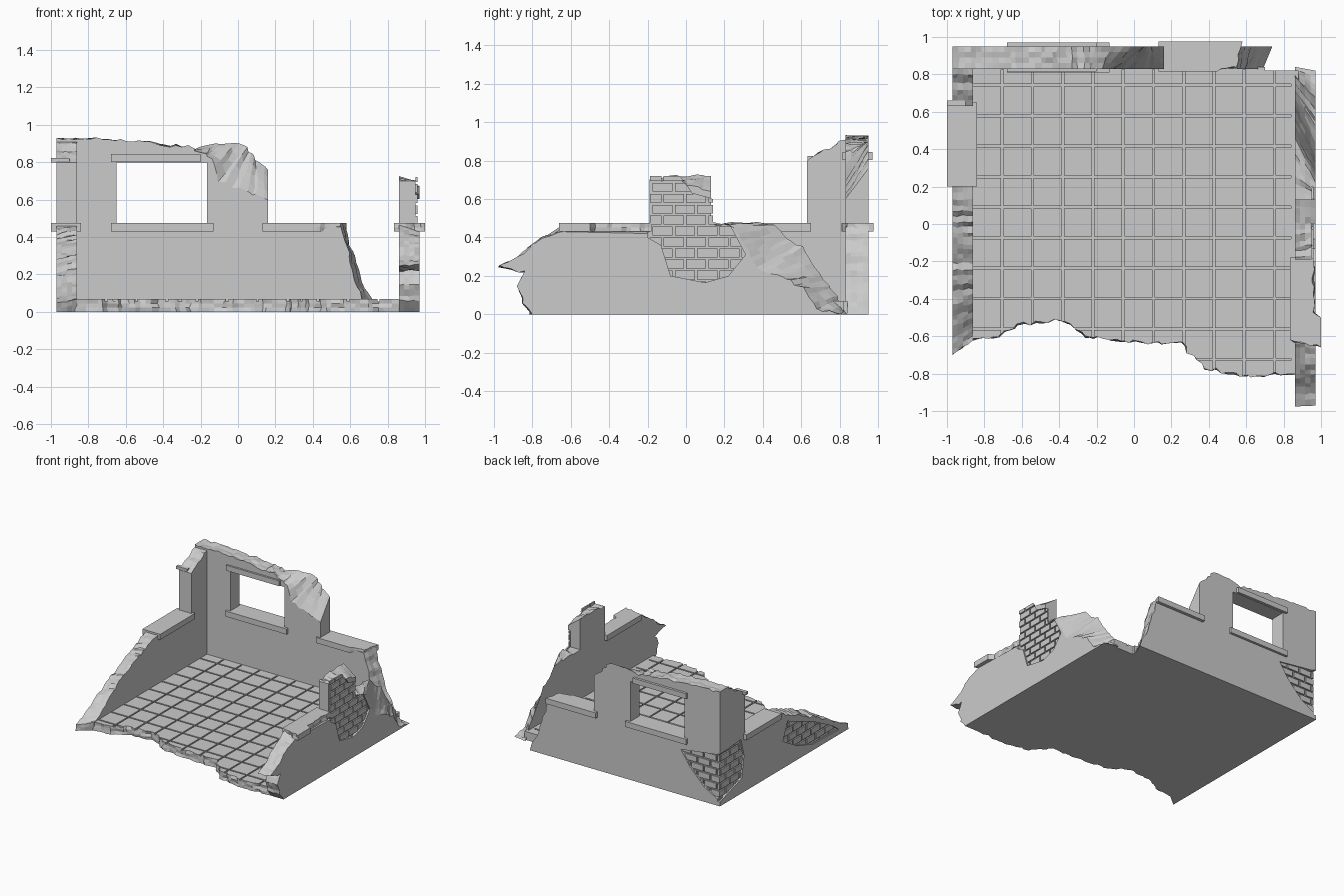
import bpy, bmesh, math, random
from mathutils import Vector

random.seed(4)
old = bpy.data.objects.get("Cube")
if old:
    bpy.data.objects.remove(old)

mat = bpy.data.materials.new("plain grey plaster")
mat.use_nodes = True
grey = (0.6, 0.6, 0.6, 1)
mat.diffuse_color = grey
mat.node_tree.nodes["Principled BSDF"].inputs["Base Color"].default_value = grey


def place(axis, u, v, t):
    return {"x": (t, u, v), "y": (u, t, v), "z": (u, v, t)}[axis]


def finish(name, bm):
    bmesh.ops.recalc_face_normals(bm, faces=bm.faces)
    if bm.calc_volume(signed=True) < 0:
        bmesh.ops.reverse_faces(bm, faces=bm.faces)
    mesh = bpy.data.meshes.new(name)
    bm.to_mesh(mesh)
    bm.free()
    mesh.materials.append(mat)
    ob = bpy.data.objects.new(name, mesh)
    bpy.context.scene.collection.objects.link(ob)
    return ob


def add_box(bm, x, y, z):
    vs = [bm.verts.new((a, b, c)) for a in x for b in y for c in z]
    for f in ((0, 1, 3, 2), (4, 6, 7, 5), (0, 4, 5, 1), (2, 3, 7, 6), (0, 2, 6, 4), (1, 5, 7, 3)):
        bm.faces.new([vs[i] for i in f])


def box(name, x, y, z):
    bm = bmesh.new()
    add_box(bm, x, y, z)
    return finish(name, bm)


def prism(name, axis, t0, t1, pts, rough=(), rows=4):
    """Extrude a profile from t0 to t1; edges listed in rough become broken stone.
    A point (u, v, u2, v2) has another position at t1."""
    ring = []
    n = len(pts)
    for i, p in enumerate(pts):
        a = Vector(p if len(p) == 4 else p * 2)
        q = pts[(i + 1) % n]
        b = Vector(q if len(q) == 4 else q * 2)
        ring.append((a, i in rough and (i - 1) % n in rough))
        if i in rough:
            k = max(1, round((b - a).length / 0.045))
            ring += [(a.lerp(b, j / k), True) for j in range(1, k)]
    if not rough:
        rows = 1
    bm = bmesh.new()
    shared = [(random.uniform(-0.008, 0.008), random.uniform(-0.008, 0.008)) for _ in ring]
    layers = []
    for r in range(rows + 1):
        s = r / rows
        layer = []
        for (p, loose), off in zip(ring, shared):
            u, v = p[0] + (p[2] - p[0]) * s, p[1] + (p[3] - p[1]) * s
            if loose:
                u += off[0] + random.uniform(-0.006, 0.006)
                v += off[1] + random.uniform(-0.006, 0.006)
                if axis != "z":
                    v = max(v, 0.004)
            layer.append(bm.verts.new(place(axis, u, v, t0 + (t1 - t0) * s)))
        layers.append(layer)
    for lo, hi in zip(layers, layers[1:]):
        for i in range(len(ring)):
            j = (i + 1) % len(ring)
            bm.faces.new((lo[i], lo[j], hi[j], hi[i]))
    caps = [bm.faces.new(layers[0]), bm.faces.new(layers[-1])]
    bm.normal_update()
    bmesh.ops.triangulate(bm, faces=caps, ngon_method="EAR_CLIP")
    return finish(name, bm)


def boolean(ob, cutter, op="DIFFERENCE"):
    mod = ob.modifiers.new("cut", "BOOLEAN")
    mod.operation, mod.object, mod.solver = op, cutter, "EXACT"
    bpy.context.view_layer.update()
    dg = bpy.context.evaluated_depsgraph_get()
    mesh = bpy.data.meshes.new_from_object(ob.evaluated_get(dg))
    ob.modifiers.clear()
    ob.data = mesh


def drop(ob):
    bpy.data.objects.remove(ob)


def brick_patch(name, walls, axis, face, out, poly, limits):
    """Sink a pocket where plaster has fallen off and fill it with bricks."""
    pocket = prism("pocket", axis, face - out * 0.022, face + out * 0.02, poly)
    for w in walls:
        boolean(w, pocket)
    us, vs = [p[0] for p in poly], [p[1] for p in poly]
    row, length, gap = 0.057, 0.116, 0.011
    t = sorted((face - out * 0.03, face - out * 0.011))
    bm = bmesh.new()
    for r in range(int(min(vs) / row), int(max(vs) / row) + 1):
        u = math.floor(min(us) / length) * length - (r % 2) * length / 2
        while u < max(us):
            bu = (max(u, limits[0]), min(u + length - gap, limits[1]))
            if bu[1] - bu[0] > 0.005:
                add_box(bm, *place(axis, bu, (r * row + gap, (r + 1) * row), t))
            u += length
    bricks = finish(name, bm)
    boolean(bricks, pocket, "INTERSECT")
    drop(pocket)


# Floor slab with a broken front edge
floor = prism("floor", "z", 0, 0.068, [
    (-0.88, 0.84), (-0.88, -0.62), (-0.72, -0.6), (-0.62, -0.54), (-0.4, -0.51), (-0.25, -0.6),
    (0, -0.63), (0.25, -0.64), (0.38, -0.77), (0.6, -0.81), (0.88, -0.8), (0.88, 0.82),
    (0.7, 0.82), (0.7, 0.84)], range(1, 10), 3)

# Tile joints
for direction in "xy":
    bm = bmesh.new()
    for i in range(10):
        if direction == "x":
            c = -0.705 + i * 0.1618
            add_box(bm, (c - 0.006, c + 0.006), (-1, 0.825), (0.056, 0.1))
        else:
            c = 0.742 - i * 0.163
            add_box(bm, (-0.865, 0.84), (c - 0.006, c + 0.006), (0.056, 0.1))
    joints = finish("joints", bm)
    boolean(floor, joints)
    drop(joints)

# Back wall
back_wall = prism("back_wall", "y", 0.83, 0.95, [
    (-0.97, 0), (0.69, 0, 0.74, 0), (0.66, 0.07, 0.71, 0.07), (0.62, 0.2, 0.65, 0.2),
    (0.58, 0.35, 0.6, 0.36), (0.55, 0.455, 0.57, 0.465), (0.16, 0.46), (0.16, 0.6, 0.16, 0.76),
    (0.08, 0.63, 0.09, 0.82), (-0.1, 0.7, 0.04, 0.89), (-0.14, 0.82, -0.05, 0.9),
    (-0.24, 0.875), (-0.5, 0.91), (-0.75, 0.92), (-0.97, 0.93)],
    [1, 2, 3, 4, 7, 8, 9, 10, 11, 12, 13])
opening = box("opening", (-0.65, -0.165), (0.7, 1.1), (0.45, 0.8))
boolean(back_wall, opening)
drop(opening)

# Side walls
right_wall = prism("right_side_wall", "x", -0.97, -0.86, [
    (-0.7, 0, -0.61, 0), (0.835, 0), (0.835, 0.91), (0.75, 0.87), (0.63, 0.8), (0.63, 0.46),
    (0.2, 0.46), (0.1, 0.42, 0.1, 0.44), (-0.3, 0.25, -0.3, 0.28), (-0.55, 0.11, -0.5, 0.13),
    (-0.7, 0.04, -0.62, 0.06)], [2, 3, 6, 7, 8, 9, 10])
left_wall = prism("left_side_wall", "x", 0.86, 0.97, [
    (-0.8, 0), (0.84, 0, 0.82, 0), (0.8, 0.08, 0.68, 0.03), (0.74, 0.15, 0.6, 0.14),
    (0.68, 0.24, 0.5, 0.2), (0.6, 0.35, 0.38, 0.23), (0.5, 0.41, 0.32, 0.32),
    (0.46, 0.47, 0.25, 0.46), (0.13, 0.47), (0.13, 0.72, 0.13, 0.64), (0.05, 0.73, 0.02, 0.67),
    (-0.1, 0.72, -0.06, 0.7), (-0.19, 0.7), (-0.19, 0.465, -0.19, 0.42),
    (-0.64, 0.465, -0.64, 0.43), (-0.75, 0.4), (-0.85, 0.32), (-0.97, 0.25), (-0.84, 0.22),
    (-0.87, 0.15), (-0.85, 0.06)],
    [1, 2, 3, 4, 5, 6, 7, 9, 10, 11, 14, 15, 16, 17, 18, 19, 20])

# Exposed brickwork
brick_patch("left_side_bricks", [left_wall], "x", 0.97, 1, [
    (-0.2, 0.4), (-0.13, 0.36), (-0.08, 0.2), (0.1, 0.165), (0.22, 0.2), (0.31, 0.31),
    (0.23, 0.46), (0.14, 0.48), (0.14, 0.6), (0.03, 0.63), (-0.03, 0.72), (-0.2, 0.72)],
    (-0.188, 0.33))
brick_patch("corner_back_bricks", [back_wall], "y", 0.95, 1, [
    (-0.99, 0.42), (-0.62, 0.37), (-0.7, 0.25), (-0.83, 0.12), (-0.99, 0.03)], (-0.958, 0))
brick_patch("corner_side_bricks", [back_wall, right_wall], "x", -0.97, -1, [
    (0.97, 0.42), (0.68, 0.44), (0.64, 0.3), (0.67, 0.12), (0.97, 0.03)], (0, 0.938))
brick_patch("front_side_bricks", [right_wall], "x", -0.97, -1, [
    (0.14, 0.22), (-0.05, 0.11), (-0.25, 0.05), (-0.58, 0.04), (-0.5, 0.1), (-0.25, 0.23),
    (0.08, 0.36)], (-0.6, 0.2))

# Sills and lintels
box("window_sill", (-0.68, -0.13), (0.81, 0.97), (0.43, 0.475))
box("window_lintel", (-0.68, -0.2), (0.815, 0.97), (0.802, 0.845))
prism("broken_window_sill", "z", 0.43, 0.475, [
    (0.13, 0.815), (0.42, 0.815), (0.47, 0.83), (0.55, 0.84), (0.58, 0.975), (0.13, 0.975)],
    [1, 2, 3], 2)
box("right_side_sill", (-1, -0.84), (0.2, 0.65), (0.43, 0.475))
box("right_side_lintel_stub", (-1, -0.9), (0.632, 0.66), (0.8, 0.823))
prism("left_side_sill", "z", 0.43, 0.475, [
    (0.835, -0.62), (0.92, -0.64), (1, -0.66), (1, -0.5), (0.965, -0.48), (0.96, -0.18),
    (0.835, -0.18)], [0, 1, 3, 4], 2)
